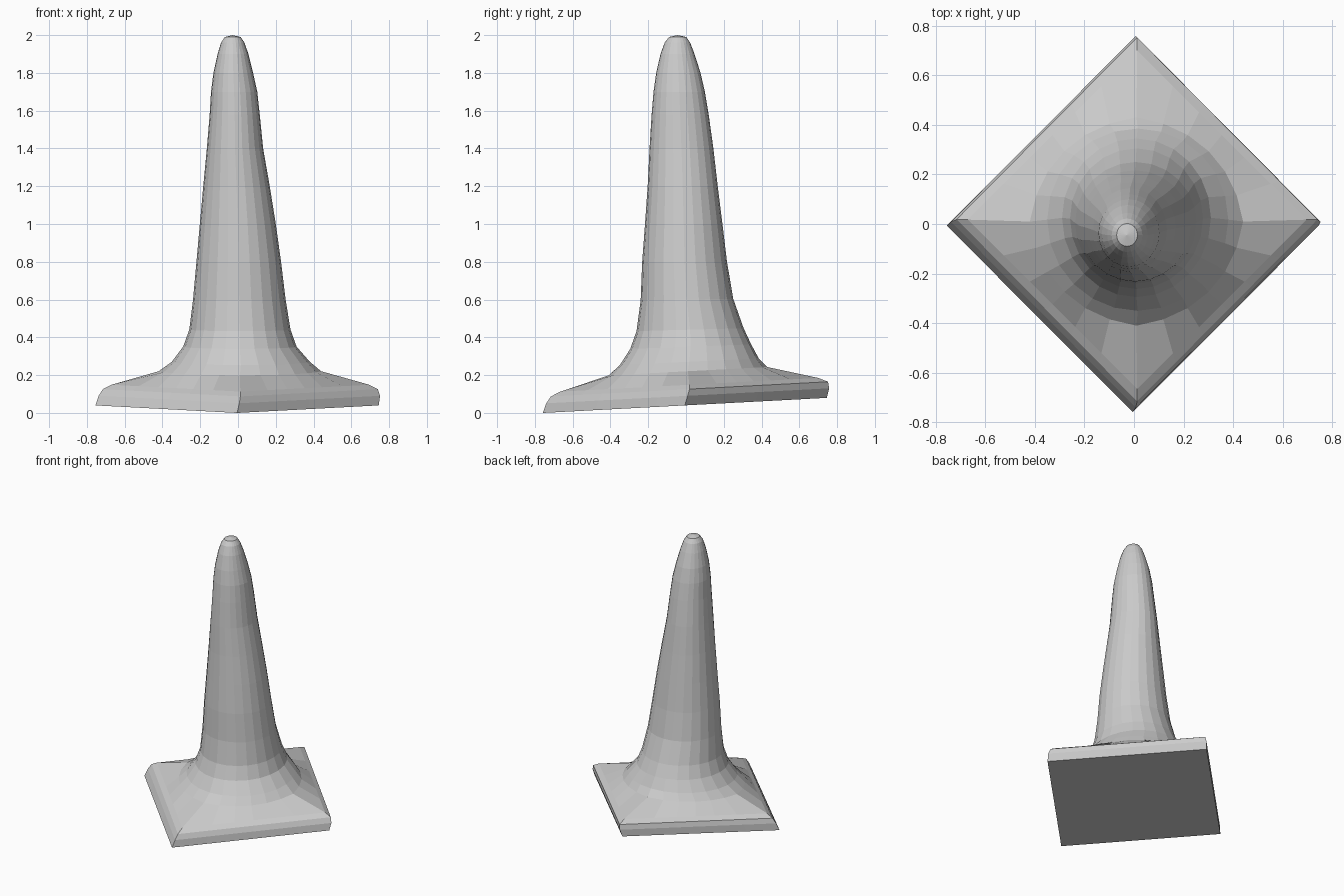
import bpy, bmesh
from math import cos, sin, pi

SIDES = 24
SLOPE = 0.053  # the base plate leans up toward the back

# height, x min, x max, y min, y max, squareness (1 = diamond), share of lean
RINGS = [
    (0.00, -0.755, 0.745, -0.758, 0.745, 1.0, 1.0),
    (0.05, -0.738, 0.752, -0.740, 0.758, 1.0, 1.0),
    (0.085, -0.715, 0.740, -0.715, 0.752, 1.0, 1.0),
    (0.108, -0.670, 0.695, -0.665, 0.700, 1.0, 1.0),
    (0.180, -0.420, 0.440, -0.410, 0.430, 0.15, 1.0),
    (0.230, -0.350, 0.380, -0.350, 0.385, 0.0, 0.9),
    (0.310, -0.290, 0.310, -0.295, 0.345, 0.0, 0.7),
    (0.400, -0.258, 0.278, -0.262, 0.305, 0.0, 0.5),
    (0.560, -0.238, 0.252, -0.240, 0.250, 0.0, 0.3),
    (0.760, -0.220, 0.228, -0.232, 0.217, 0.0, 0.0),
    (0.960, -0.202, 0.200, -0.217, 0.193, 0.0, 0.0),
    (1.160, -0.184, 0.168, -0.203, 0.168, 0.0, 0.0),
    (1.360, -0.165, 0.133, -0.193, 0.145, 0.0, 0.0),
    (1.540, -0.150, 0.115, -0.182, 0.120, 0.0, 0.0),
    (1.660, -0.143, 0.102, -0.172, 0.100, 0.0, 0.0),
    (1.760, -0.130, 0.080, -0.158, 0.077, 0.0, 0.0),
    (1.860, -0.108, 0.055, -0.135, 0.045, 0.0, 0.0),
    (1.920, -0.090, 0.034, -0.113, 0.022, 0.0, 0.0),
    (1.950, -0.070, 0.014, -0.090, 0.002, 0.0, 0.0),
]


def add_ring(bm, h, x0, x1, y0, y1, square, lean):
    cx, cy = (x0 + x1) / 2, (y0 + y1) / 2
    rx, ry = (x1 - x0) / 2, (y1 - y0) / 2
    verts = []
    for i in range(SIDES):
        a = 2 * pi * i / SIDES
        c, s = cos(a), sin(a)
        k = 1 - square + square / (abs(c) + abs(s))
        x, y = cx + rx * k * c, cy + ry * k * s
        verts.append(bm.verts.new((x, y, h + 0.04 + SLOPE * y * lean)))
    return verts


# Square foot flowing into a tapering round cone, one skin
bm = bmesh.new()
loops = [add_ring(bm, *r) for r in RINGS]
bm.faces.new(loops[0][::-1])
for low, high in zip(loops, loops[1:]):
    for i in range(SIDES):
        j = (i + 1) % SIDES
        bm.faces.new((low[i], low[j], high[j], high[i]))
# Rounded tip
tip = bm.verts.new((-0.03, -0.045, 2.0))
for i in range(SIDES):
    bm.faces.new((loops[-1][i], loops[-1][(i + 1) % SIDES], tip))
bmesh.ops.recalc_face_normals(bm, faces=bm.faces)

mesh = bpy.data.meshes.new("traffic_cone")
bm.to_mesh(mesh)
bm.free()
bpy.context.collection.objects.link(bpy.data.objects.new("traffic_cone", mesh))
